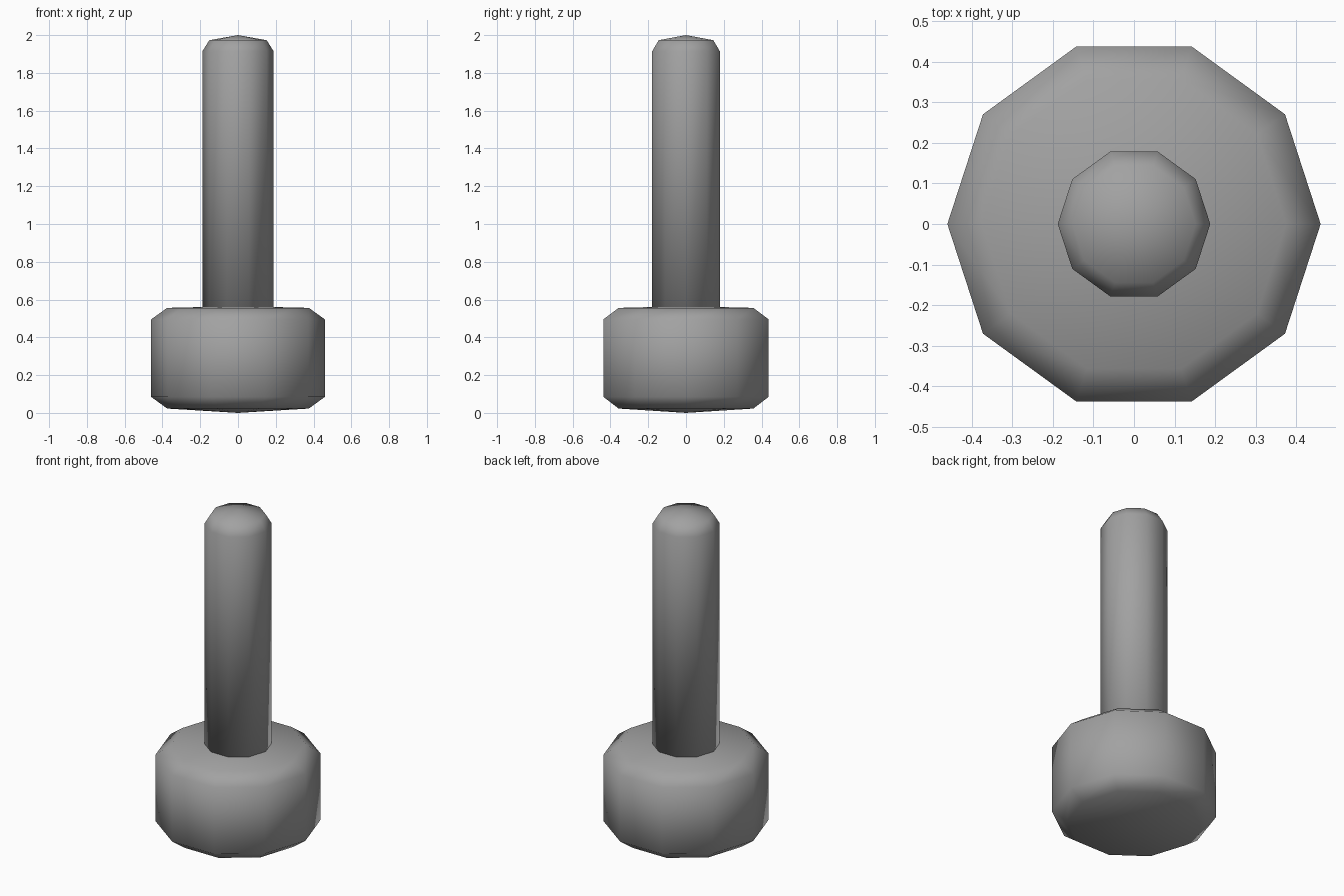
import bpy
import bmesh
from math import cos, sin, tau

SIDES = 10

cube = bpy.data.objects.get("Cube")
if cube:
    bpy.data.objects.remove(cube, do_unlink=True)

grey = bpy.data.materials.new("plain_grey")
grey.use_nodes = True
colour = (0.36, 0.36, 0.36, 1)
grey.diffuse_color = colour
grey.node_tree.nodes["Principled BSDF"].inputs["Base Color"].default_value = colour


def turned_part(name, bottom, rings, top):
    """Lathe a closed part: pole heights plus (radius, height) rings."""
    bm = bmesh.new()
    loops = [[bm.verts.new((r * cos(tau * i / SIDES), r * sin(tau * i / SIDES), z))
              for i in range(SIDES)] for r, z in rings]
    low, high = bm.verts.new((0, 0, bottom)), bm.verts.new((0, 0, top))
    for i in range(SIDES):
        j = (i + 1) % SIDES
        bm.faces.new((low, loops[0][j], loops[0][i]))
        bm.faces.new((high, loops[-1][i], loops[-1][j]))
        for a, b in zip(loops, loops[1:]):
            bm.faces.new((a[i], a[j], b[j], b[i]))
    for face in bm.faces:
        face.smooth = True
    mesh = bpy.data.meshes.new(name)
    bm.to_mesh(mesh)
    bm.free()
    mesh.materials.append(grey)
    part = bpy.data.objects.new(name, mesh)
    bpy.context.collection.objects.link(part)
    return part


# Wide chamfered head with slightly domed ends
turned_part("bolt_head", 0.0,
            [(0.375, 0.023), (0.46, 0.085), (0.46, 0.495), (0.375, 0.556)], 0.565)

# Narrow shaft seated in the head, with a chamfered pointed tip
turned_part("bolt_shaft", 0.5,
            [(0.188, 0.5), (0.188, 1.915), (0.152, 1.973)], 2.0)
